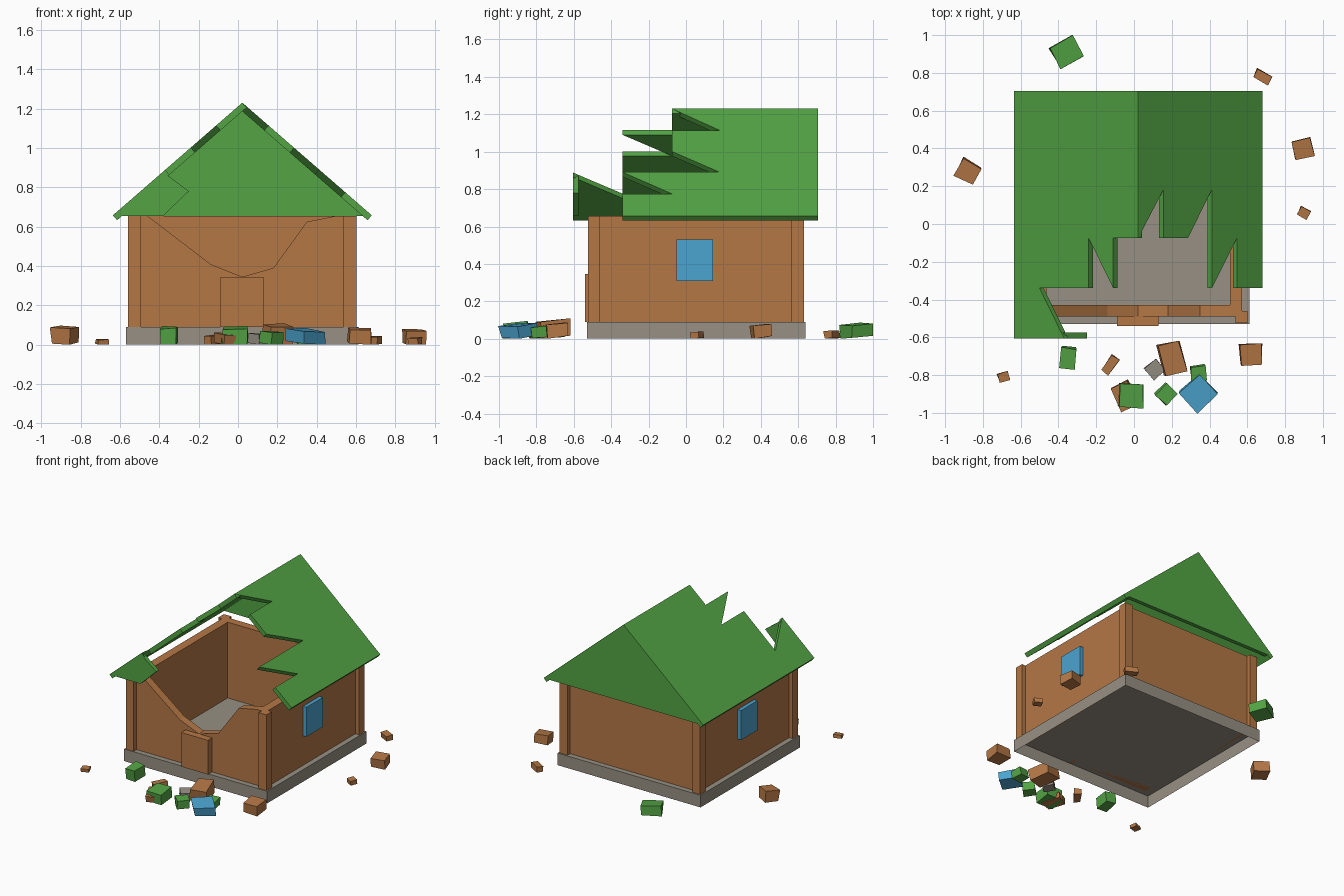
import bpy, bmesh, math, random
from mathutils import Vector, Matrix

random.seed(4)
old = bpy.data.objects.get("Cube")
if old:
    bpy.data.objects.remove(old, do_unlink=True)


def material(name, rgb):
    lin = [((c / 255 + 0.055) / 1.055) ** 2.4 for c in rgb] + [1]
    m = bpy.data.materials.new(name)
    m.use_nodes = True
    m.diffuse_color = lin
    m.node_tree.nodes["Principled BSDF"].inputs["Base Color"].default_value = lin
    return m


GREEN = material("roof green", (83, 164, 68))
WOOD = material("wall brown", (180, 119, 69))
BLUE = material("window blue", (75, 164, 208))
STONE = material("stone grey", (151, 144, 131))


def finish(name, bm, mat):
    bmesh.ops.recalc_face_normals(bm, faces=bm.faces)
    me = bpy.data.meshes.new(name)
    bm.to_mesh(me)
    bm.free()
    me.materials.append(mat)
    ob = bpy.data.objects.new(name, me)
    bpy.context.collection.objects.link(ob)
    return ob


def prism(name, pts, depth, mat):
    """Flat outline pushed along a depth vector."""
    bm = bmesh.new()
    face = bm.faces.new([bm.verts.new(p) for p in pts])
    ext = bmesh.ops.extrude_face_region(bm, geom=[face], use_keep_orig=True)
    moved = [g for g in ext["geom"] if isinstance(g, bmesh.types.BMVert)]
    bmesh.ops.translate(bm, verts=moved, vec=depth)
    return finish(name, bm, mat)


def box(name, x0, x1, y0, y1, z0, z1, mat):
    outline = [(x0, y0, z0), (x1, y0, z0), (x1, y1, z0), (x0, y1, z0)]
    return prism(name, outline, (0, 0, z1 - z0), mat)


CX = 0.022           # middle line of the house
BASE, TOP = 0.09, 0.655

# Foundation, open underneath
foundation = box("foundation", CX - 0.59, CX + 0.59, -0.53, 0.64, 0, BASE, STONE)
bm = bmesh.new()
bm.from_mesh(foundation.data)
under = [f for f in bm.faces if f.calc_center_median().z < 0.01]
bmesh.ops.delete(bm, geom=under, context="FACES_ONLY")
bm.to_mesh(foundation.data)
bm.free()

# Corner posts, side walls and windows
for side, s in (("left", 1), ("right", -1)):
    def span(a, b):
        return sorted((CX + s * a, CX + s * b))
    box(side + "_wall", *span(0.485, 0.55), -0.49, 0.60, BASE, TOP, WOOD)
    box(side + "_window", *span(0.54, 0.578), -0.05, 0.145, 0.31, 0.53, BLUE)
    for end, y in (("front", -0.525), ("back", 0.565)):
        box(f"{end}_{side}_post", *span(0.515, 0.58), y, y + 0.065, BASE, TOP, WOOD)

box("back_wall", CX - 0.54, CX + 0.54, 0.54, 0.60, BASE, TOP, WOOD)
box("door", -0.09, 0.13, -0.54, -0.48, BASE, 0.345, WOOD)

# Front wall with its broken top edge
crack = [(0.55, TOP), (0.50, TOP), (0.35, 0.625), (0.18, 0.39), (0.02, 0.345),
         (-0.14, 0.41), (-0.46, TOP), (-0.51, TOP)]
wall = [(-0.51, BASE), (0.55, BASE)] + crack
prism("front_wall", [(x, -0.49, z) for x, z in wall], (0, 0.06, 0), WOOD)

# Roof slopes with torn front edges
RIDGE, SLOPE, THICK, END = 1.23, 0.87, 0.033, 0.705


def roof_z(x):
    return RIDGE - SLOPE * abs(x - CX)


def slope(name, s, torn):
    outline = [(CX, END)] + torn + [(torn[-1][0], END)]
    normal = Vector((s * SLOPE, 0, 1)).normalized()
    prism(name, [(x, y, roof_z(x)) for x, y in outline], normal * -THICK, GREEN)


NEAR, MID, DEEP = -0.34, -0.075, 0.18
slope("left_roof_slope", 1, [
    (CX, MID), (0.155, DEEP), (0.155, MID), (0.285, MID), (0.412, DEEP),
    (0.412, NEAR), (0.545, MID), (0.545, NEAR), (0.68, NEAR)])
slope("right_roof_slope", -1, [
    (CX, MID), (-0.11, MID), (-0.11, NEAR), (-0.24, MID), (-0.24, NEAR),
    (-0.50, NEAR), (-0.37, -0.605), (-0.636, -0.605)])

# Back gable and the remaining scrap of the front gable
half = 0.62
apex = RIDGE - 0.03
prism("back_gable", [(CX - half, END, TOP), (CX + half, END, TOP), (CX, END, apex)],
      (0, -0.03, 0), GREEN)
scrap = [(CX - half, TOP), (-0.38, TOP), (-0.25, 0.78), (-0.37, 0.87)]
prism("front_gable_scrap", [(x, -0.605, z) for x, z in scrap], (0, 0.03, 0), GREEN)


# Rubble: slightly irregular blocks resting on the ground
def chunk(name, x, y, w, d, h, turn, mat):
    bm = bmesh.new()
    bmesh.ops.create_cube(bm, size=1)
    for v in bm.verts:
        v.co = [c * random.uniform(0.88, 1.08) for c in v.co]
        v.co = Vector((v.co.x * w, v.co.y * d, v.co.z * h))
    bm.transform(Matrix.Rotation(math.radians(turn), 4, "Z")
                 @ Matrix.Rotation(math.radians(6), 4, "X"))
    low = min(v.co.z for v in bm.verts)
    bm.transform(Matrix.Translation((x, y, -low)))
    finish(name, bm, mat)


rubble = {
    "wood": (WOOD, [
        (0.68, 0.78, 0.09, 0.05, 0.04, -28), (0.895, 0.40, 0.10, 0.10, 0.07, 12),
        (0.90, 0.06, 0.06, 0.05, 0.035, -28), (-0.88, 0.28, 0.11, 0.10, 0.085, -28),
        (-0.69, -0.81, 0.06, 0.05, 0.025, 15), (-0.125, -0.745, 0.05, 0.10, 0.045, -35),
        (-0.05, -0.91, 0.10, 0.13, 0.05, 25), (0.20, -0.71, 0.12, 0.16, 0.09, 15),
        (0.62, -0.69, 0.12, 0.11, 0.075, 3)]),
    "roof": (GREEN, [
        (-0.36, 0.91, 0.14, 0.13, 0.07, 28), (-0.35, -0.71, 0.08, 0.11, 0.085, -6),
        (-0.015, -0.91, 0.13, 0.13, 0.08, -4), (0.17, -0.90, 0.085, 0.085, 0.06, 45),
        (0.34, -0.79, 0.08, 0.08, 0.06, 5)]),
    "window": (BLUE, [(0.34, -0.89, 0.15, 0.15, 0.065, 42)]),
    "stone": (STONE, [(0.11, -0.77, 0.08, 0.08, 0.05, 40)]),
}
for kind, (mat, blocks) in rubble.items():
    for i, spec in enumerate(blocks, 1):
        chunk(f"{kind}_rubble_{i}", *spec, mat)
